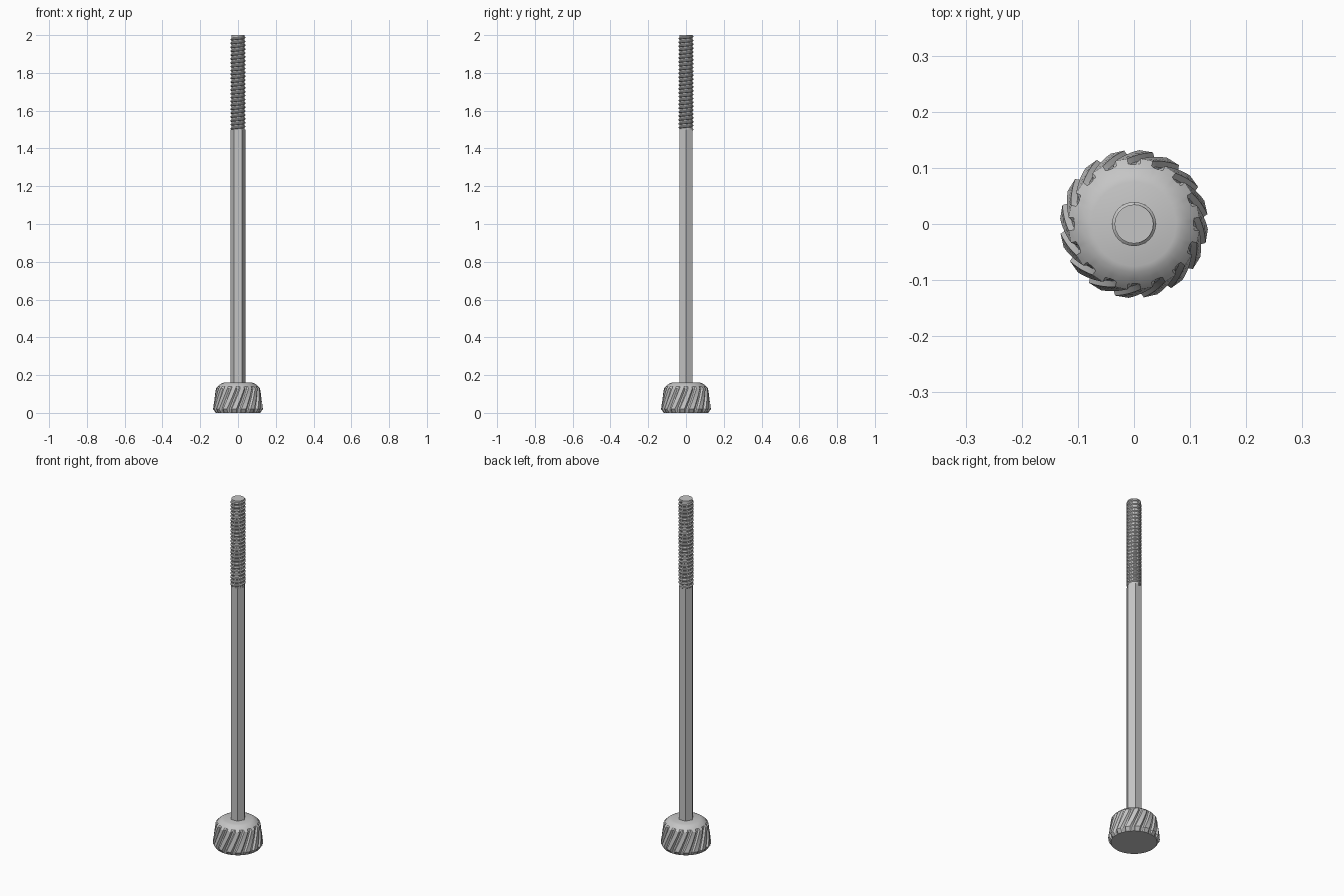
import bpy, bmesh, math

cube = bpy.data.objects.get("Cube")
if cube:
    bpy.data.objects.remove(cube, do_unlink=True)

steel = bpy.data.materials.new("grey_steel")
steel.use_nodes = True
grey = (0.56, 0.56, 0.56, 1)
steel.diffuse_color = grey
steel.node_tree.nodes["Principled BSDF"].inputs["Base Color"].default_value = grey


def loft(name, rings, closed=True, smooth=30):
    """Join equal rings of points with quads and cap both ends."""
    bm = bmesh.new()
    loops = [[bm.verts.new(p) for p in ring] for ring in rings]
    n = len(loops[0])
    for a, b in zip(loops, loops[1:]):
        for i in range(n):
            j = (i + 1) % n
            bm.faces.new((a[i], a[j], b[j], b[i]))
    bm.faces.new(loops[0][::-1])
    bm.faces.new(loops[-1])
    bmesh.ops.recalc_face_normals(bm, faces=bm.faces)
    mesh = bpy.data.meshes.new(name)
    bm.to_mesh(mesh)
    bm.free()
    mesh.materials.append(steel)
    obj = bpy.data.objects.new(name, mesh)
    bpy.context.collection.objects.link(obj)
    if smooth:
        bpy.ops.object.select_all(action="DESELECT")
        obj.select_set(True)
        bpy.context.view_layer.objects.active = obj
        bpy.ops.object.shade_smooth_by_angle(angle=math.radians(smooth))
    return obj


def polar(r, angle, z):
    return (r * math.cos(angle), r * math.sin(angle), z)


def circle(r, z, sides):
    return [polar(r, math.tau * i / sides, z) for i in range(sides)]


# Knurled head: slanted ridges around a tapered drum with a domed shoulder
TEETH = 16
TOOTH = [(0.0, 0), (0.2, 0), (0.34, 1), (0.82, 1)]


def toothed_ring(z, valley, ridge, twist):
    return [polar(valley + (ridge - valley) * h,
                  math.tau * (t + f) / TEETH + twist, z)
            for t in range(TEETH) for f, h in TOOTH]


TWIST = 0.36
rows = [toothed_ring(0, 0.118, 0.118, 0)]
STEPS = 6
for s in range(STEPS + 1):
    k = s / STEPS
    rows.append(toothed_ring(0.02 + 0.11 * k, 0.12 - 0.012 * k,
                             0.132 - 0.015 * k, TWIST * k))
for z, valley, ridge in [(0.14, 0.106, 0.108), (0.149, 0.097, 0.097),
                         (0.156, 0.086, 0.086), (0.16, 0.075, 0.075)]:
    rows.append(toothed_ring(z, valley, ridge, TWIST))
loft("knurled_head", rows)

# Hexagonal shank
loft("hex_shank", [circle(0.04, 0.15, 6), circle(0.04, 1.5, 6)], smooth=0)

# Threaded end: round core with a helical ridge
CORE, CREST = 0.0345, 0.0393
loft("thread_core", [circle(CORE, 1.49, 48), circle(CORE, 2.0, 48)])

TURNS, SEGMENTS = 24, 32
START, END = 1.493, 2.0
pitch = (END - START) / (TURNS + 0.75)
section = [(CORE - 0.001, 0), (CREST, 0.25), (CREST, 0.5), (CORE - 0.001, 0.75)]
helix = []
for i in range(TURNS * SEGMENTS + 1):
    turn = i / SEGMENTS
    helix.append([polar(r, math.pi / 2 + math.tau * turn, START + pitch * (turn + h))
                  for r, h in section])
loft("thread_ridge", helix)
